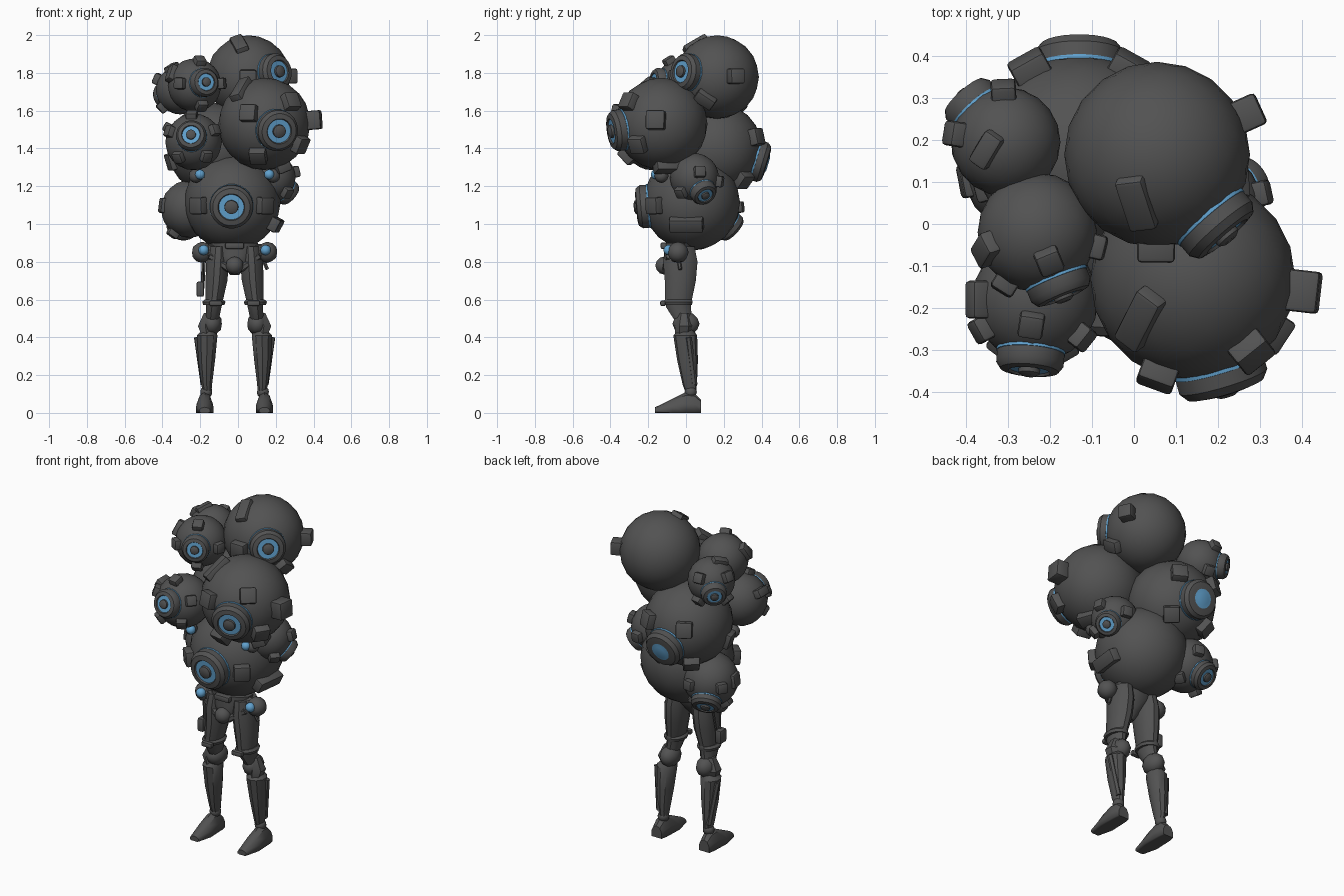
import bpy, bmesh, math
from mathutils import Vector, Matrix

if "Cube" in bpy.data.objects:
    bpy.data.objects.remove(bpy.data.objects["Cube"])


def material(name, rgb):
    m = bpy.data.materials.new(name)
    m.diffuse_color = (*rgb, 1)
    m.use_nodes = True
    m.node_tree.nodes["Principled BSDF"].inputs["Base Color"].default_value = m.diffuse_color
    return m


DARK = material("dark_grey", (0.085, 0.085, 0.085))
BLUE = material("lens_blue", (0.12, 0.36, 0.62))


def finish(name, bm, mat=DARK, matrix=None, angle=40):
    bmesh.ops.recalc_face_normals(bm, faces=bm.faces)
    me = bpy.data.meshes.new(name)
    bm.to_mesh(me)
    bm.free()
    ob = bpy.data.objects.new(name, me)
    bpy.context.collection.objects.link(ob)
    me.materials.append(mat)
    if mat is DARK:
        me.materials.append(BLUE)
    if matrix:
        ob.matrix_world = matrix
    bpy.context.view_layer.objects.active = ob
    ob.select_set(True)
    bpy.ops.object.shade_smooth_by_angle(angle=math.radians(angle))
    ob.select_set(False)
    return ob


def aim(pos, direction, twist=0):
    q = Vector(direction).to_track_quat('Z', 'Y').to_matrix().to_4x4()
    return Matrix.Translation(pos) @ q @ Matrix.Rotation(math.radians(twist), 4, 'Z')


def ball(name, c, r, mat=DARK, scale=(1, 1, 1), sub=3):
    bm = bmesh.new()
    bmesh.ops.create_icosphere(bm, subdivisions=sub, radius=r)
    return finish(name, bm, mat, Matrix.Translation(c) @ Matrix.Diagonal((*scale, 1)))


def block(name, size, matrix, bevel=0.01):
    bm = bmesh.new()
    bmesh.ops.create_cube(bm, size=1, matrix=Matrix.Diagonal((*size, 1)))
    bmesh.ops.bevel(bm, geom=bm.edges[:], offset=bevel, segments=2, profile=.5, affect='EDGES')
    return finish(name, bm, DARK, matrix)


def loft(name, rings, n=10, matrix=None, blue=()):
    """Rings of (x, y, z, rx, ry); segments listed in blue get the lens colour."""
    bm = bmesh.new()
    loops = [[bm.verts.new((x + rx * math.cos(2 * math.pi * (i + .5) / n),
                            y + ry * math.sin(2 * math.pi * (i + .5) / n), z))
              for i in range(n)] for x, y, z, rx, ry in rings]
    for k in range(len(loops) - 1):
        a, b = loops[k], loops[k + 1]
        for i in range(n):
            j = (i + 1) % n
            bm.faces.new((a[i], a[j], b[j], b[i])).material_index = int(k in blue)
    bm.faces.new(loops[0][::-1])
    bm.faces.new(loops[-1]).material_index = int(len(loops) - 1 in blue)
    return finish(name, bm, DARK, matrix, 35)


def rod(name, a, b, r, n=8):
    a, b = Vector(a), Vector(b)
    d = b - a
    return loft(name, [(0, 0, 0, r, r), (0, 0, d.length, r, r)], n, aim(a, d))


def eye(name, c, direction, R, pupil=True):
    # stepped lens housing: thin blue collar, dark rim, blue iris, dark pupil
    s = R * (0.45 if R > 0.2 else 0.54)
    h = math.sqrt(R * R - s * s)
    t = 0.065 * (R / 0.25) ** 0.5
    prof = [(1.02, -.3), (1.02, .07), (1, .08), (1, .6), (.86, .92), (.62, 1)]
    if pupil:
        prof += [(.58, .88), (.32, .88), (.31, 1.08), (.18, 1.2)]
        blue = (0, 1, 6)
    else:
        prof += [(.5, 1.0), (.3, 1.1)]
        blue = (0, 1, 6, 7)
    rings = [(0, 0, h + z * t, r * s, r * s) for r, z in prof]
    return loft(name, rings, 24, aim(c, direction), blue)


def stud(name, c, R, d, w, l, twist=0, rise=None):
    # block half sunk into a ball's surface
    d = Vector(d).normalized()
    rise = rise or (.035 if R > .2 else .026)
    return block(name, (w, l, .08), aim(c + d * (R + rise - .04), d, twist))


# Cluster of balls: name, centre, radius, eye point, stud count and start angle around the eye
cluster = [
    ("top", (.055, .165, 1.778), .221, (.205, -.01, 1.805), 1, 190),
    ("front", (.14, -.13, 1.53), .244, (.22, -.40, 1.49), 4, 60),
    ("left_front", (-.235, -.18, 1.435), .15, (-.25, -.36, 1.476), 5, 20),
    ("left_upper", (-.23, -.02, 1.735), .142, (-.175, -.155, 1.75), 4, 0),
    ("left_rear", (-.305, .195, 1.71), .13, (-.39, .29, 1.68), 4, 45),
    ("belly", (-.03, .03, 1.115), .256, (-.035, -.25, 1.09), 2, 0),
    ("rear", (-.13, .16, 1.40), .243, (-.13, .41, 1.325), 4, 45),
    ("right_small", (.175, .045, 1.245), .13, (.275, .10, 1.155), 4, 20),
    ("left_low", (-.255, .13, 1.08), .153, (-.30, .24, .98), 4, 45),
]
balls = {}
for name, c, R, target, count, start in cluster:
    c = Vector(c)
    balls[name] = c, R
    look = Vector(target) - c
    ball(name + "_ball", c, R)
    eye(name + "_eye", c, look, R, name != "rear")
    big = R > .2
    spread = math.radians(42 if big else 54)
    size = .09 if big else .06
    frame = aim((0, 0, 0), look)
    for i in range(count):
        a = math.radians(start + 360 * i / count)
        d = frame @ Vector((math.sin(spread) * math.cos(a), math.sin(spread) * math.sin(a),
                            math.cos(spread)))
        stud(f"{name}_eye_block_{i + 1}", c, R, d, size, size)

# Single blocks away from the eyes: ball, direction, width, length, twist, rise
for name, d, w, l, twist, rise in [
        ("top", (.22, .1, .005), .08, .08, 0, .05), ("top", (-.05, -.12, .18), .07, .14, 35, .012),
        ("top", (.17, -.06, -.11), .07, .11, 50, .03), ("front", (.26, -.03, .02), .1, .1, 0, .06),
        ("front", (-.13, -.1, .19), .07, .16, 20, .02), ("front", (.08, .03, -.22), .08, .14, 90, .03),
        ("left_front", (-.155, 0, .085), .05, .09, 90, .03),
        ("left_upper", (-.12, -.04, .06), .06, .09, 20, .02),
        ("left_rear", (-.05, -.02, .13), .05, .09, 35, .015),
        ("belly", (.24, -.03, -.125), .18, .075, 0, .03),
        ("rear", (-.22, -.06, -.07), .09, .09, 0, .02), ("left_low", (-.155, -.03, .02), .08, .08, 0, .01)]:
    stud(name + "_side_block", *balls[name], d, w, l, twist, rise)

# Pelvis
CX = -.018
loft("pelvis", [(CX, -.07, .73, .025, .03), (CX, -.065, .77, .055, .06), (CX, -.04, .83, .115, .08),
                (CX, -.03, .90, .13, .085)], 12)
ball("pelvis_cup", (CX, -.115, .78), .048, sub=2)
block("belt_buckle", (.1, .05, .035), Matrix.Translation((CX, -.11, .885)))

# Legs
for side, s in (("left", -1), ("right", 1)):
    def X(v):
        return CX + s * v
    loft(side + "_thigh", [(X(.085), -.03, .88, .055, .078), (X(.09), -.03, .80, .062, .094),
                           (X(.096), -.03, .70, .06, .085), (X(.107), -.04, .60, .048, .074),
                           (X(.11), -.04, .56, .042, .068), (X(.12), -.01, .48, .035, .045)], 12)
    loft(side + "_thigh_band", [(X(.11), -.04, .572, .058, .074), (X(.11), -.04, .588, .064, .078),
                                (X(.11), -.04, .60, .05, .074)], 12)
    block(side + "_thigh_clip", (.07, .03, .03), Matrix.Translation((X(.1), -.122, .58)))
    ball(side + "_knee", (X(.12), 0, .472), .069, scale=(.8, 1.04, .9), sub=2)
    loft(side + "_knee_guard", [(X(.145), -.015, .40, .03, .04), (X(.155), -.01, .46, .045, .05),
                                (X(.14), -.01, .53, .025, .03)], 6)
    loft(side + "_shin", [(X(.145), .025, .11, .024, .028), (X(.148), .02, .15, .03, .038),
                          (X(.148), .008, .28, .047, .055), (X(.145), -.004, .41, .057, .063),
                          (X(.135), -.002, .44, .035, .04)])
    rod(side + "_shin_strut", (X(.165), .045, .15), (X(.2), .015, .40), .016, 6)
    ball(side + "_ankle", (X(.15), .025, .11), .033, sub=2)
    # foot lofted from heel to toe, flattened underneath
    M = Matrix.Translation((X(.158), 0, 0)) @ Matrix.Rotation(math.radians(90), 4, 'X')
    foot = loft(side + "_foot", [(0, .015, -.08, .036, .055), (0, .02, -.045, .043, .085),
                                 (0, .02, 0, .045, .09), (0, .015, .07, .048, .06),
                                 (0, .01, .163, .03, .02)], 10, M)
    for v in foot.data.vertices:
        v.co.y = max(0, v.co.y)
    # hip joint with lens
    rod(side + "_hip_axle", (X(.06), -.042, .85), (X(.20), -.042, .85), .044, 10)
    ball(side + "_hip_ball", (X(.172), -.042, .85), .056, sub=2)
    ball(side + "_hip_lens", (X(.164), -.092, .862), .028, BLUE, sub=2)
    rod(side + "_groin_strut", (X(.13), -.09, .83), (X(.03), -.11, .76), .018, 6)
    # shoulder joint peeking out of the cluster
    ball(side + "_shoulder_ball", (X(.205), -.13, 1.255), .038, sub=2)
    ball(side + "_shoulder_lens", (X(.183), -.16, 1.262), .027, BLUE, sub=2)

# Hanging holster on the left hip, small hook on the right
rod("holster_strap_front", (-.185, -.06, .84), (-.19, -.05, .66), .007, 6)
rod("holster_strap_rear", (-.175, 0, .84), (-.185, -.03, .66), .007, 6)
block("holster", (.04, .06, .08), Matrix.Translation((-.2, -.045, .655)))
rod("hip_hook", (.13, -.04, .82), (.155, -.03, .76), .01, 6)
